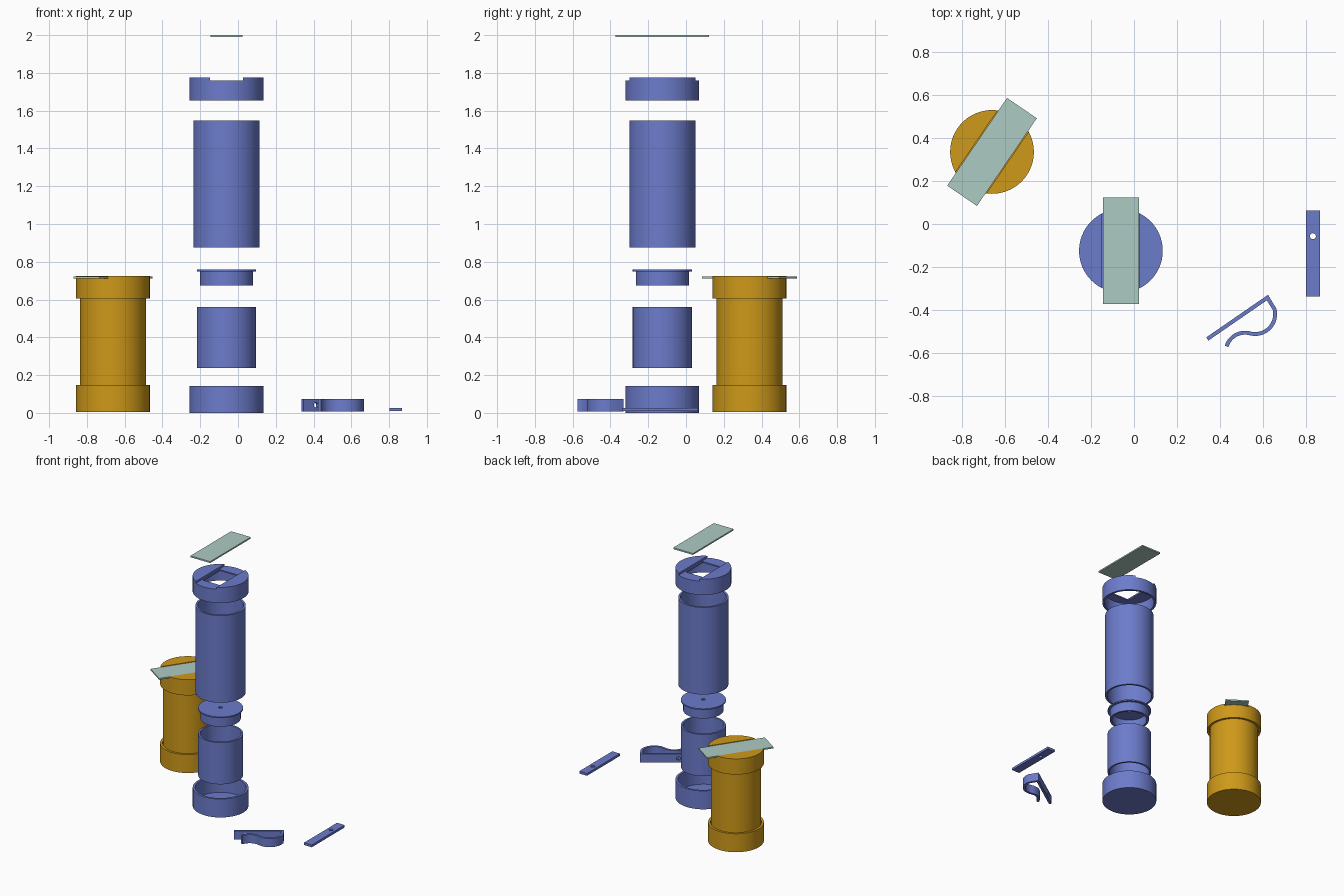
import bpy, bmesh
from math import sin, cos, pi, radians, atan2
from mathutils import Vector, Matrix

if "Cube" in bpy.data.objects:
    bpy.data.objects.remove(bpy.data.objects["Cube"])


def material(name, rgb):
    m = bpy.data.materials.new(name)
    m.diffuse_color = (*rgb, 1)
    m.use_nodes = True
    m.node_tree.nodes["Principled BSDF"].inputs["Base Color"].default_value = m.diffuse_color
    return m


BLUE = material("blue_plastic", (0.15, 0.2, 0.6))
ORANGE = material("orange_plastic", (0.62, 0.32, 0.01))
GLASS = material("pale_glass", (0.42, 0.6, 0.55))


def finish(name, bm, loc, mat, rot=0):
    bmesh.ops.recalc_face_normals(bm, faces=bm.faces)
    me = bpy.data.meshes.new(name)
    bm.to_mesh(me)
    bm.free()
    ob = bpy.data.objects.new(name, me)
    ob.location, ob.rotation_euler.z = loc, rot
    me.materials.append(mat)
    bpy.context.collection.objects.link(ob)
    return ob


def smooth(ob):
    bpy.ops.object.select_all(action='DESELECT')
    ob.select_set(True)
    bpy.context.view_layer.objects.active = ob
    bpy.ops.object.shade_smooth_by_angle(angle=radians(30))


def lathe(name, profile, loc, mat, rot=0, n=96):
    """Revolve a closed (r, z) profile; points on the axis become poles."""
    bm = bmesh.new()
    vs = [bm.verts.new((r, 0, z)) for r, z in profile]
    es = [bm.edges.new((vs[i], vs[(i + 1) % len(vs)])) for i in range(len(vs))
          if profile[i][0] + profile[(i + 1) % len(vs)][0] > 0]
    bmesh.ops.spin(bm, geom=vs + es, axis=(0, 0, 1), cent=(0, 0, 0),
                   angle=2 * pi, steps=n, use_merge=True)
    bmesh.ops.remove_doubles(bm, verts=bm.verts, dist=1e-5)
    return finish(name, bm, loc, mat, rot)


def box(name, size, loc, mat, rot=0):
    bm = bmesh.new()
    bmesh.ops.create_cube(bm, size=1, matrix=Matrix.Diagonal((*size, 1)))
    return finish(name, bm, loc, mat, rot)


def cut(ob, cutter):
    mod = ob.modifiers.new("cut", 'BOOLEAN')
    mod.operation, mod.solver, mod.object = 'DIFFERENCE', 'EXACT', cutter
    bpy.context.view_layer.update()
    bpy.context.view_layer.objects.active = ob
    bpy.ops.object.modifier_apply(modifier=mod.name)
    bpy.data.objects.remove(cutter)


def drill(ob, at, axis, r=0.014):
    bm = bmesh.new()
    q = Vector(axis).to_track_quat('Z', 'Y').to_matrix().to_4x4()
    bmesh.ops.create_cone(bm, cap_ends=True, segments=32, radius1=r, radius2=r,
                          depth=0.08, matrix=q)
    cut(ob, finish("drill_cutter", bm, at, BLUE))


def tube(ro, ri, h):
    return [(ri, 0), (ro, 0), (ro, h), (ri, h)]


SLIDE = (0.168, 0.495, 0.011)


def viewer(prefix, x, y, zs, mat, rot):
    """Kaleidoscope-like stack: zs gives the height of every part."""
    base, inner, lens, outer, cap, slide = zs
    parts = [
        lathe(prefix + "base_cup", [(0, 0), (0.195, 0), (0.195, 0.142), (0.178, 0.142),
                                    (0.178, 0.02), (0, 0.02)], (x, y, base), mat),
        lathe(prefix + "inner_tube", tube(0.157, 0.143, 0.322), (x, y, inner), mat),
        lathe(prefix + "lens_holder", [(0.125, 0), (0.141, 0), (0.141, 0.073), (0.157, 0.073),
                                       (0.157, 0.083), (0.014, 0.083), (0.014, 0.073),
                                       (0.125, 0.073)], (x, y, lens), mat),
        lathe(prefix + "outer_tube", tube(0.175, 0.16, 0.672), (x, y, outer), mat),
    ]
    # top cap with slide channel and square window
    c = lathe(prefix + "top_cap", [(0, 0.096), (0.178, 0.096), (0.178, 0), (0.195, 0),
                                   (0.195, 0.121), (0, 0.121)], (x, y, cap), mat, rot)
    cut(c, box("channel_cutter", (0.175, 0.6, 0.03), (x, y, cap + 0.121), mat, rot))
    cut(c, box("window_cutter", (0.155, 0.21, 0.1), (x, y, cap + 0.1), mat, rot))
    for p in parts + [c]:
        smooth(p)
    box(prefix + "glass_slide", SLIDE, (x, y, slide + 0.0055), GLASS, rot)


# exploded and assembled versions
viewer("exploded_", -0.061, -0.125, (0, 0.238, 0.675, 0.876, 1.654, 1.989), BLUE, 0)
viewer("assembled_", -0.662, 0.336, (0.006, 0.027, 0.276, 0.028, 0.605, 0.712), ORANGE, radians(-34.3))

# flat strip with a hole
strip = box("flat_strip", (0.066, 0.402, 0.018), (0.834, -0.138, 0.018), BLUE)
drill(strip, (0.834, -0.057, 0.018), (0, 0, 1))
smooth(strip)

# spring clip: straight leg, sharp corner, then S-shaped leg
leg0, corner = Vector((0.342, -0.536)), Vector((0.622, -0.343))
c1, r1, r2, turn = Vector((0.565, -0.42)), 0.093, 0.09, radians(-105)
c2 = c1 + (r1 + r2) * Vector((cos(turn), sin(turn)))
path = [leg0, corner]
for i in range(25):
    a = radians(14) + (turn - radians(14)) * i / 24
    path.append(c1 + r1 * Vector((cos(a), sin(a))))
for i in range(1, 21):
    a = radians(75 + 88 * i / 20)
    path.append(c2 + r2 * Vector((cos(a), sin(a))))
left, right = [], []
for i, p in enumerate(path):
    d0 = (p - path[i - 1]).normalized() if i else (path[1] - p).normalized()
    d1 = (path[i + 1] - p).normalized() if i < len(path) - 1 else d0
    n = Vector((-d0.y - d1.y, d0.x + d1.x)).normalized()
    off = n * 0.009 / max(0.5, n.dot(Vector((-d0.y, d0.x))))
    left.append(p + off)
    right.append(p - off)
bm = bmesh.new()
L = [bm.verts.new((p.x, p.y, 0)) for p in left]
R = [bm.verts.new((p.x, p.y, 0)) for p in right]
faces = [bm.faces.new((L[i], R[i], R[i + 1], L[i + 1])) for i in range(len(L) - 1)]
ext = bmesh.ops.extrude_face_region(bm, geom=faces)
bmesh.ops.translate(bm, vec=(0, 0, 0.066),
                    verts=[g for g in ext["geom"] if isinstance(g, bmesh.types.BMVert)])
clip = finish("spring_clip", bm, (0, 0, 0.008), BLUE)
leg = corner - leg0
hole = leg0 + leg * 0.235
drill(clip, (hole.x, hole.y, 0.041), (-leg.y, leg.x, 0))
smooth(clip)
